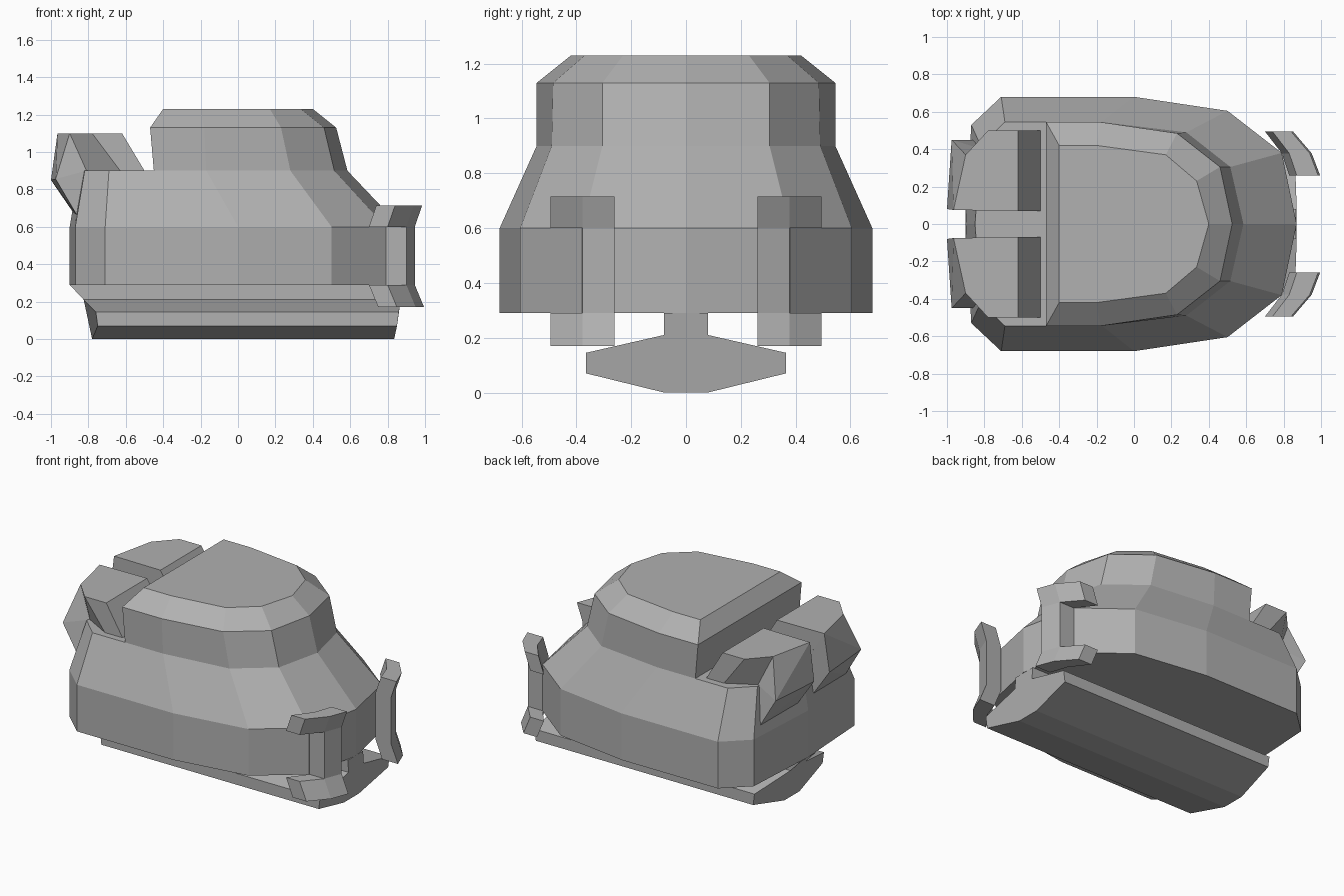
import bpy, bmesh

if "Cube" in bpy.data.objects:
    bpy.data.objects.remove(bpy.data.objects["Cube"])

# mid grey paint shared by all parts
grey = bpy.data.materials.new("mid_grey")
grey.diffuse_color = (.44, .44, .44, 1)
grey.use_nodes = True
grey.node_tree.nodes["Principled BSDF"].inputs["Base Color"].default_value = grey.diffuse_color


def finish(name, bm):
    bmesh.ops.recalc_face_normals(bm, faces=bm.faces)
    mesh = bpy.data.meshes.new(name)
    bm.to_mesh(mesh)
    bm.free()
    mesh.materials.append(grey)
    obj = bpy.data.objects.new(name, mesh)
    bpy.context.collection.objects.link(obj)
    return obj


def add_loft(bm, rings):
    """Bridge equal-length closed loops of 3D points and cap both ends."""
    loops = [[bm.verts.new(p) for p in ring] for ring in rings]
    n = len(loops[0])
    for a, b in zip(loops, loops[1:]):
        for i in range(n):
            j = (i + 1) % n
            bm.faces.new((a[i], a[j], b[j], b[i]))
    bm.faces.new(loops[0])
    bm.faces.new(loops[-1])


def add_hull(bm, points):
    verts = [bm.verts.new(p) for p in points]
    res = bmesh.ops.convex_hull(bm, input=verts)
    faces = [g for g in res["geom"] if isinstance(g, bmesh.types.BMFace)]
    edges = list({e for f in faces for e in f.edges})
    bmesh.ops.dissolve_limit(bm, angle_limit=0.03, verts=verts, edges=edges)


def plan_ring(half, z):
    """Full plan outline from its +y half."""
    other = [(x, -y, z) for x, y in reversed(half) if y > 0]
    return [(x, y, z) for x, y in half] + other


def mirror_y(obj):
    mod = obj.modifiers.new("mirror", 'MIRROR')
    mod.use_axis = (False, True, False)
    mod.use_mirror_merge = False


# hull: straight lower wall, sloping shoulder, flat rear deck
base = [(-.90, 0), (-.87, .53), (-.71, .68), (0, .68), (.50, .605), (.79, .38), (.87, 0)]
deck = [(-.85, 0), (-.82, .42), (-.69, .545), (-.17, .545), (.28, .49), (.515, .305), (.585, 0)]
bm = bmesh.new()
add_loft(bm, [plan_ring(base, .29), plan_ring(base, .60), plan_ring(deck, .90)])
finish("hull", bm)

# cabin with chamfered roof
sill = [(-.45, .545)] + deck[3:]
eave = [(-.47, .545), (-.18, .545), (.23, .485), (.46, .305), (.525, 0)]
roof = [(-.40, .42), (-.20, .42), (.17, .37), (.335, .23), (.40, 0)]
bm = bmesh.new()
add_loft(bm, [plan_ring(sill, .90), plan_ring(eave, 1.13), plan_ring(roof, 1.23)])
finish("cabin", bm)

# keel: rows of half width, height, rear x, front x, run from rear to front
rows = [(.08, .29, -.90, .865), (.08, .21, -.825, .87), (.365, .145, -.76, .86),
        (.365, .07, -.75, .85), (.08, 0, -.78, .835)]
bm = bmesh.new()
add_loft(bm, [[(r[k], r[0], r[1]) for r in rows] +
              [(r[k], -r[0], r[1]) for r in reversed(rows)] for k in (2, 3)])
finish("keel", bm)

# rear pods: slanted hood plus a back wedge
bm = bmesh.new()
top = [(-.965, .075), (-.90, .37), (-.78, .50), (-.62, .50), (-.62, .07)]
foot = [(-.84, .075), (-.81, .40), (-.63, .50), (-.50, .50), (-.50, .07)]
add_loft(bm, [[(x, y, .90) for x, y in foot], [(x, y, 1.10) for x, y in top]])
add_hull(bm, [(-.965, .075, 1.10), (-.90, .37, 1.10), (-1.0, .08, .85), (-.975, .45, .855),
              (-.87, .08, .66), (-.86, .45, .66), (-.82, .075, .90), (-.81, .40, .90)])
mirror_y(finish("rear_pod", bm))

# front brackets: upright bar with flared upper and lower arms
outer = [(.945, .26), (.90, .378), (.80, .495)]
inner = [(.83, .26), (.79, .378), (.70, .495)]


def slab(i, levels):
    quad = [outer[i], outer[i + 1], inner[i + 1], inner[i]]
    return [[(x + shift, y, z) for x, y in quad] for z, shift in levels]


bm = bmesh.new()
add_loft(bm, slab(0, [(.17, .05), (.29, 0), (.60, 0), (.715, .04)]))
add_loft(bm, slab(1, [(.17, .05), (.29, 0)]))
add_loft(bm, slab(1, [(.60, 0), (.715, .04)]))
mirror_y(finish("front_bracket", bm))
